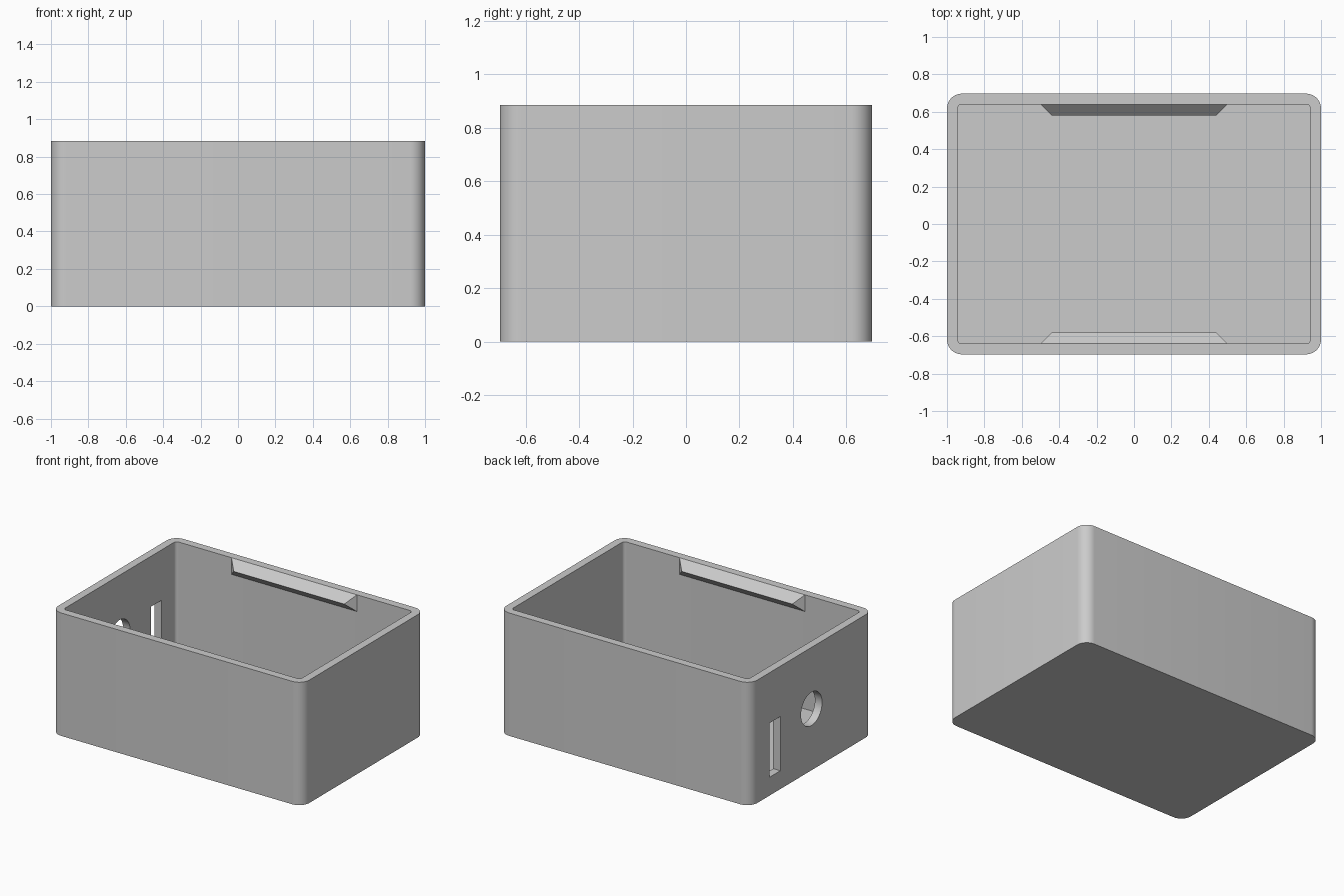
import bpy, bmesh, math

cube = bpy.data.objects.get("Cube")
if cube:
    bpy.data.objects.remove(cube, do_unlink=True)

HALF_X, HALF_Y, HEIGHT = 1.0, 0.697, 0.885
WALL, FLOOR = 0.057, 0.063

grey = bpy.data.materials.new("light grey plastic")
grey.use_nodes = True
grey.diffuse_color = (0.6, 0.6, 0.6, 1)
grey.node_tree.nodes["Principled BSDF"].inputs["Base Color"].default_value = grey.diffuse_color


def finish(bm, name):
    bmesh.ops.recalc_face_normals(bm, faces=bm.faces)
    mesh = bpy.data.meshes.new(name)
    bm.to_mesh(mesh)
    bm.free()
    mesh.materials.append(grey)
    obj = bpy.data.objects.new(name, mesh)
    bpy.context.collection.objects.link(obj)
    return obj


def rounded_ring(bm, hx, hy, radius, z, steps=10):
    ring = []
    corners = ((1, 1), (-1, 1), (-1, -1), (1, -1))
    for i, (sx, sy) in enumerate(corners):
        for k in range(steps + 1):
            a = (i + k / steps) * math.pi / 2
            ring.append(bm.verts.new((sx * (hx - radius) + radius * math.cos(a),
                                      sy * (hy - radius) + radius * math.sin(a), z)))
    return ring


# Open box: outer wall, rim, inner wall and floor as linked rings
bm = bmesh.new()
inner = (HALF_X - WALL, HALF_Y - WALL, 0.023)
outer = (HALF_X, HALF_Y, 0.08)
rings = [rounded_ring(bm, *outer, 0), rounded_ring(bm, *outer, HEIGHT),
         rounded_ring(bm, *inner, HEIGHT), rounded_ring(bm, *inner, FLOOR)]
for low, high in zip(rings, rings[1:]):
    for i in range(len(low)):
        j = (i + 1) % len(low)
        bm.faces.new((low[i], low[j], high[j], high[i]))
bm.faces.new(rings[0])
bm.faces.new(rings[-1])
box = finish(bm, "box_shell")

# Round port and tall slot through the right wall
bpy.ops.mesh.primitive_cylinder_add(vertices=48, radius=0.12, depth=0.3,
                                    location=(-HALF_X, 0, HEIGHT / 2),
                                    rotation=(0, math.pi / 2, 0))
round_cutter = bpy.context.object
bpy.ops.mesh.primitive_cube_add(size=1, location=(-HALF_X, 0.416, 0.327))
slot_cutter = bpy.context.object
slot_cutter.scale = (0.3, 0.122, 0.39)
bpy.context.view_layer.update()

bpy.ops.object.select_all(action="DESELECT")
bpy.context.view_layer.objects.active = box
box.select_set(True)
for cutter in (round_cutter, slot_cutter):
    cutter.hide_render = True
    cut = box.modifiers.new("opening", "BOOLEAN")
    cut.operation = "DIFFERENCE"
    cut.solver = "EXACT"
    cut.object = cutter
    bpy.ops.object.modifier_apply(modifier=cut.name)
    bpy.data.objects.remove(cutter, do_unlink=True)
bpy.ops.object.shade_smooth_by_angle(angle=math.radians(30))

# Wedge-shaped lid catches inside the long walls
for name, side in (("front_catch", -1), ("back_catch", 1)):
    bm = bmesh.new()
    wall_y, reach = HALF_Y - WALL, 0.06
    ends = []
    for sx in (-1, 1):
        ends.append([bm.verts.new((sx * x, side * y, z)) for x, y, z in (
            (0.5, wall_y, HEIGHT),
            (0.5 - reach, wall_y - reach, HEIGHT - reach),
            (0.5, wall_y, HEIGHT - 2 * reach))])
    left, right = ends
    bm.faces.new(left)
    bm.faces.new(right)
    for i in range(3):
        j = (i + 1) % 3
        bm.faces.new((left[i], left[j], right[j], right[i]))
    finish(bm, name)
